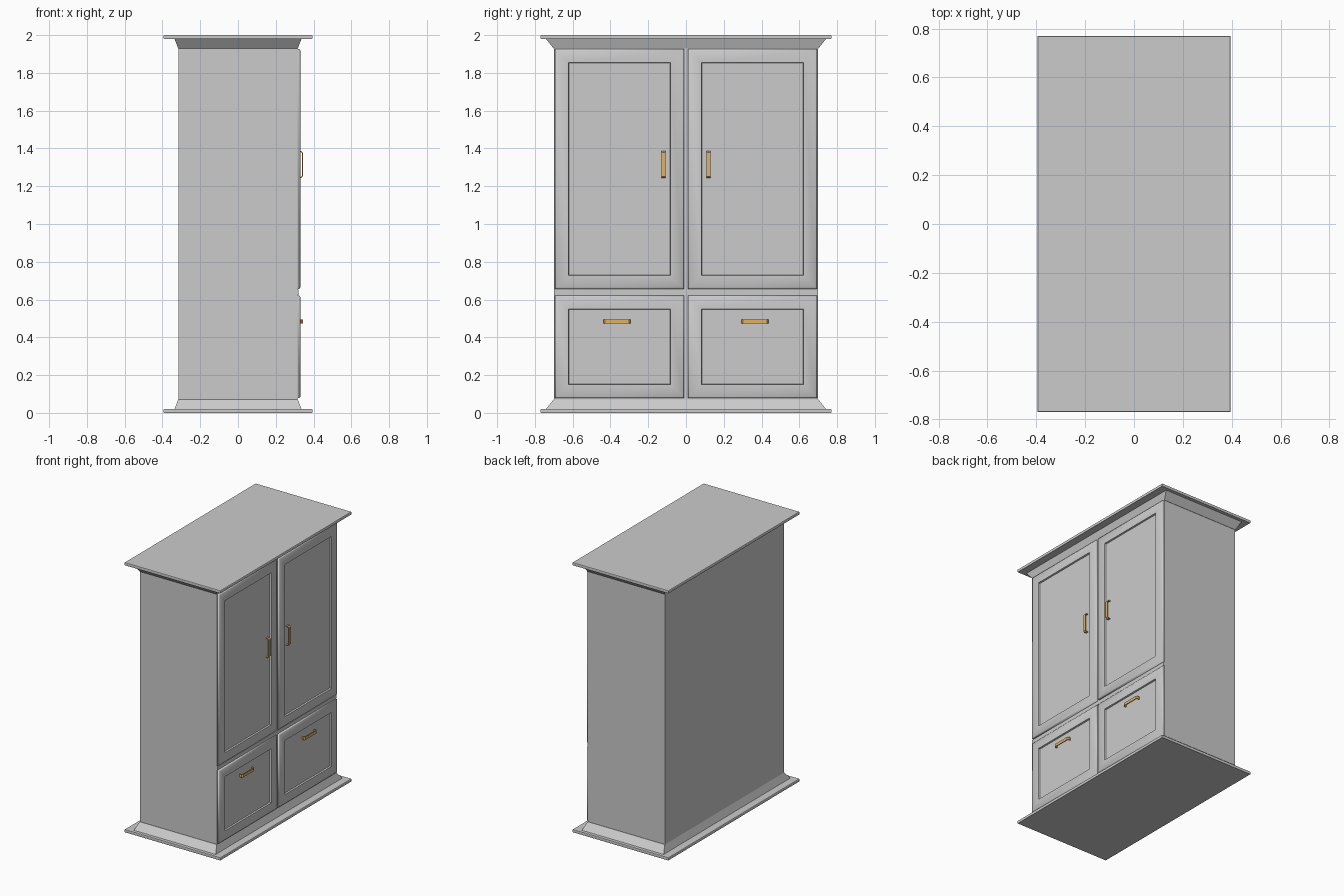
import bpy, bmesh

if "Cube" in bpy.data.objects:
    bpy.data.objects.remove(bpy.data.objects["Cube"])

gold = bpy.data.materials.new("brass")
gold.diffuse_color = (0.75, 0.45, 0.13, 1)
gold.use_nodes = True
gold.node_tree.nodes["Principled BSDF"].inputs["Base Color"].default_value = gold.diffuse_color


def finish(name, bm, mat=None):
    bmesh.ops.recalc_face_normals(bm, faces=bm.faces)
    me = bpy.data.meshes.new(name)
    bm.to_mesh(me)
    bm.free()
    ob = bpy.data.objects.new(name, me)
    bpy.context.collection.objects.link(ob)
    if mat:
        me.materials.append(mat)
    return ob


def loft(name, rings, mat=None):
    """Skin a list of equal-length point loops and cap both ends."""
    bm = bmesh.new()
    loops = [[bm.verts.new(p) for p in r] for r in rings]
    n = len(loops[0])
    for a, b in zip(loops, loops[1:]):
        for i in range(n):
            j = (i + 1) % n
            bm.faces.new((a[i], a[j], b[j], b[i]))
    bm.faces.new(loops[0])
    bm.faces.new(loops[-1])
    return finish(name, bm, mat)


def flat_ring(hx, hy, z):
    return [(-hx, -hy, z), (hx, -hy, z), (hx, hy, z), (-hx, hy, z)]


def front_ring(x, y0, y1, z0, z1, inset):
    i = inset
    return [(x, y0 + i, z0 + i), (x, y1 - i, z0 + i), (x, y1 - i, z1 - i), (x, y0 + i, z1 - i)]


# Carcass
loft("cabinet_body", [flat_ring(0.316, 0.698, z) for z in (0.02, 1.98)])

# Base and cornice: flared moulding plus thin slab with eased edges
for name, f in (("base", lambda z: z), ("cornice", lambda z: 2 - z)):
    loft(name + "_moulding", [flat_ring(hx, hy, f(z)) for hx, hy, z in
                              ((0.336, 0.742, 0.02), (0.316, 0.700, 0.072))])
    loft(name + "_slab", [flat_ring(hx, hy, f(z)) for hx, hy, z in
                          ((0.392, 0.767, 0), (0.394, 0.769, 0.003),
                           (0.394, 0.769, 0.017), (0.392, 0.767, 0.02))])

# Rail between doors and drawers
loft("middle_rail", [front_ring(x, -0.698, 0.698, 0.624, 0.652, 0) for x in (0.31, 0.321)])


# Door and drawer fronts: bevelled frame around a recessed panel
def front(name, y0, y1, z0, z1):
    prof = ((0.312, 0), (0.325, 0), (0.330, 0.008), (0.330, 0.071), (0.319, 0.074))
    ob = loft(name, [front_ring(x, y0, y1, z0, z1, i) for x, i in prof])
    bpy.context.view_layer.objects.active = ob
    ob.select_set(True)
    bpy.ops.object.shade_smooth_by_angle(angle=1.1)
    ob.select_set(False)


# Bent strap handle swept along y or z
def handle(name, cy, cz, vertical):
    length, w, t = 0.072, 0.0105, 0.005
    path = ((-length, 0.317), (-length, 0.333), (-length + 0.009, 0.343),
            (length - 0.009, 0.343), (length, 0.333), (length, 0.317))
    inner = ((-length + t, 0.317), (-length + t, 0.331), (-length + 0.011, 0.338),
             (length - 0.011, 0.338), (length - t, 0.331), (length - t, 0.317))
    rings = []
    for (s, x), (si, xi) in zip(path, inner):
        ring = [(x, s, -w), (x, s, w), (xi, si, w), (xi, si, -w)]
        rings.append([(a, cy + (c if vertical else b), cz + (b if vertical else c))
                      for a, b, c in ring])
    loft(name, rings, gold)


for side, s in (("left", -1), ("right", 1)):
    y0, y1 = sorted((s * 0.010, s * 0.694))
    front(side + "_door", y0, y1, 0.657, 1.926)
    front(side + "_drawer", y0, y1, 0.078, 0.621)
    handle(side + "_door_handle", s * 0.118, 1.315, True)
    handle(side + "_drawer_handle", s * 0.365, 0.484, False)
